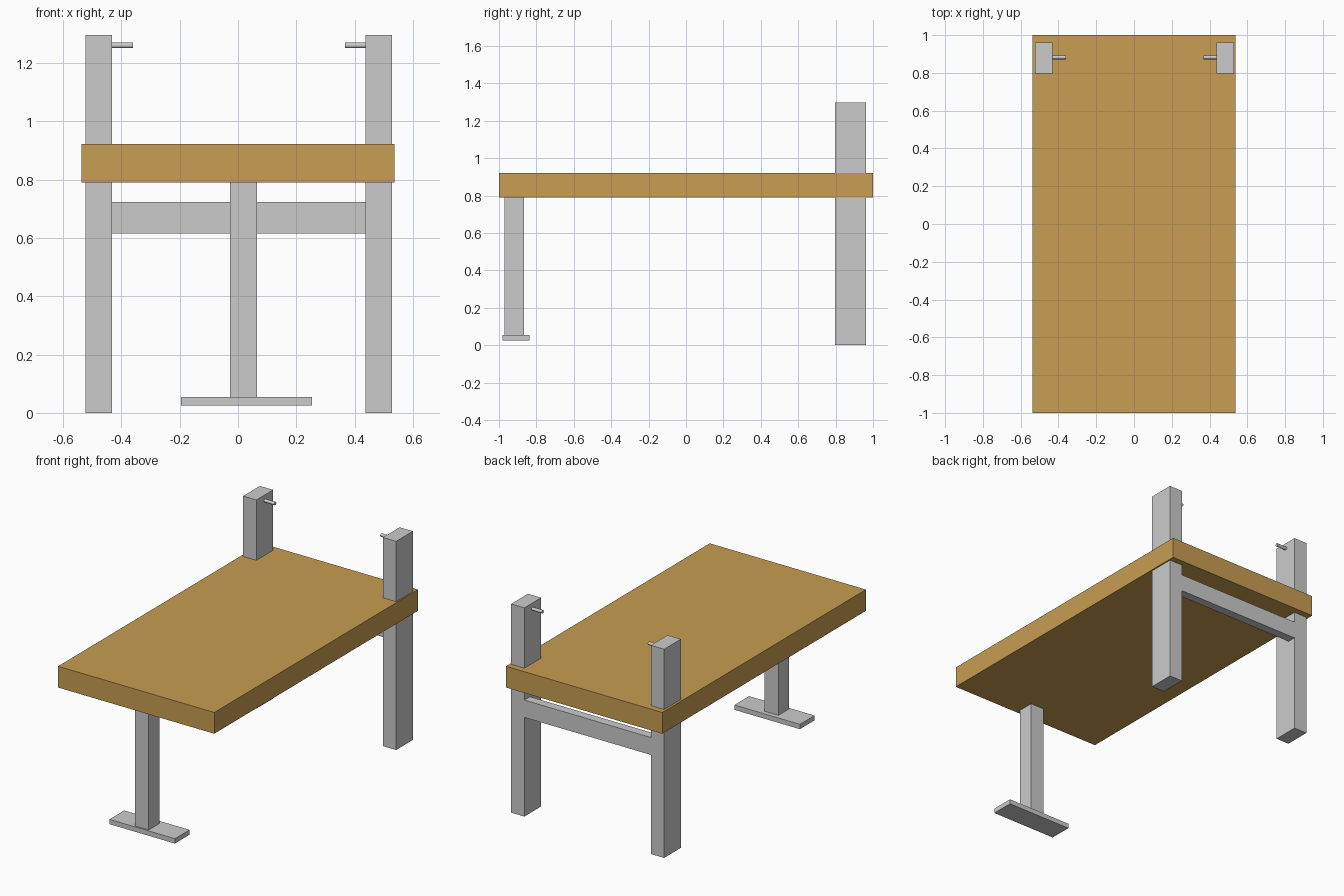
import bpy
import math

if "Cube" in bpy.data.objects:
    bpy.data.objects.remove(bpy.data.objects["Cube"])


def box(name, x, y, z):
    """Box from (min, max) ranges on each axis."""
    bpy.ops.mesh.primitive_cube_add(size=1)
    ob = bpy.context.object
    ob.name = name
    for i, (lo, hi) in enumerate((x, y, z)):
        ob.location[i] = (lo + hi) / 2
        ob.scale[i] = hi - lo
    bpy.ops.object.transform_apply(location=False, rotation=False, scale=True)
    return ob


def peg(name, x0, x1, y, z, radius):
    """Round peg lying along x."""
    bpy.ops.mesh.primitive_cylinder_add(
        vertices=12, radius=radius, depth=x1 - x0,
        location=((x0 + x1) / 2, y, z), rotation=(0, math.pi / 2, 0))
    bpy.context.object.name = name
    bpy.ops.object.shade_smooth_by_angle(angle=math.radians(40))


# Wooden table top
wood = bpy.data.materials.new("wood")
wood.diffuse_color = (0.58, 0.34, 0.085, 1)
wood.use_nodes = True
wood.node_tree.nodes["Principled BSDF"].inputs["Base Color"].default_value = wood.diffuse_color
top = box("table_top", (-0.537, 0.537), (-1, 1), (0.79, 0.922))
top.data.materials.append(wood)

# Tall rear posts with an inward peg near the top of each
MID, INNER, OUTER = 0.003, 0.435, 0.526
for side, s in (("left", -1), ("right", 1)):
    inner, outer, tip = (MID + s * d for d in (INNER, OUTER, 0.364))
    box(f"{side}_post", sorted((inner, outer)), (0.797, 0.962), (0, 1.297))
    x0, x1 = sorted((inner + s * 0.01, tip))
    peg(f"{side}_peg", x0, x1, 0.882, 1.261, 0.010)

# Rail joining the posts, flush with their back faces
box("rear_rail", (MID - INNER, MID + INNER), (0.907, 0.962), (0.616, 0.724))

# Single front leg on a flat foot
box("front_leg", (-0.028, 0.066), (-0.971, -0.867), (0.055, 0.79))
box("front_foot", (-0.196, 0.254), (-0.982, -0.838), (0.025, 0.055))
